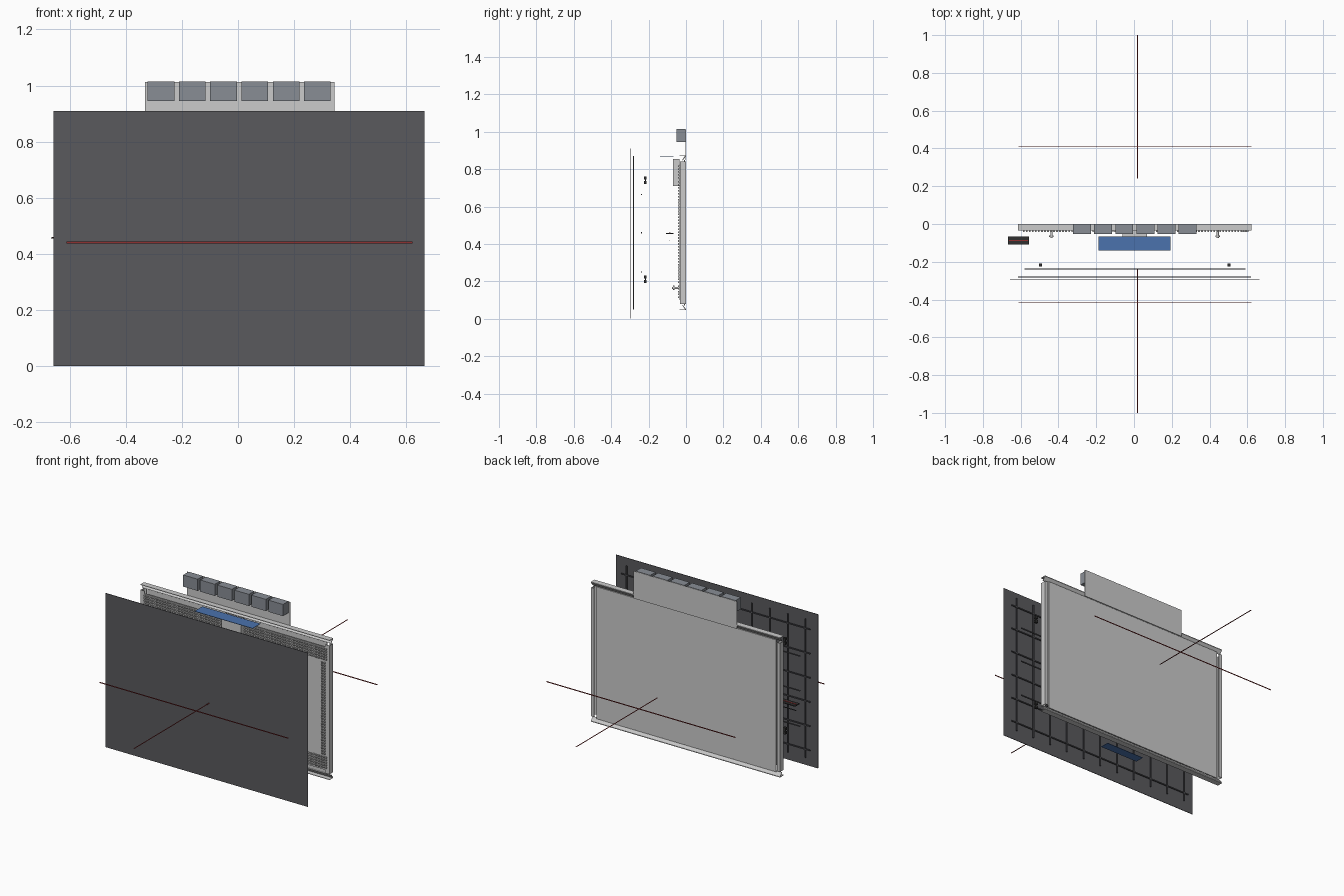
import bpy, bmesh
from mathutils import Matrix, Vector

if "Cube" in bpy.data.objects:
    bpy.data.objects.remove(bpy.data.objects["Cube"])


def material(name, rgb):
    m = bpy.data.materials.new(name)
    m.diffuse_color = (*rgb, 1)
    m.use_nodes = True
    m.node_tree.nodes["Principled BSDF"].inputs["Base Color"].default_value = m.diffuse_color
    return m


DARK = material("dark_grey", (0.10, 0.10, 0.11))
BLACK = material("near_black", (0.03, 0.03, 0.03))
BLUE = material("blue", (0.07, 0.17, 0.42))
RED = material("dark_red", (0.28, 0.03, 0.03))
STEEL = material("steel", (0.25, 0.27, 0.30))


def finish(name, bm, mat=None):
    me = bpy.data.meshes.new(name)
    bm.to_mesh(me)
    bm.free()
    ob = bpy.data.objects.new(name, me)
    bpy.context.collection.objects.link(ob)
    if mat:
        me.materials.append(mat)
    return ob


def boxes(name, spans, mat=None):
    """One object made of boxes given as (x0, x1, y0, y1, z0, z1)."""
    bm = bmesh.new()
    for x0, x1, y0, y1, z0, z1 in spans:
        mtx = Matrix.Translation(((x0 + x1) / 2, (y0 + y1) / 2, (z0 + z1) / 2))
        bmesh.ops.create_cube(bm, size=1, matrix=mtx @ Matrix.Diagonal((x1 - x0, y1 - y0, z1 - z0, 1)))
    return finish(name, bm, mat)


def extrusion(name, profile, start, step):
    """Closed profile of 3D points swept along step."""
    bm = bmesh.new()
    f = bm.faces.new([bm.verts.new(Vector(p) + Vector(start)) for p in profile])
    r = bmesh.ops.extrude_face_region(bm, geom=[f])
    verts = [v for v in r["geom"] if isinstance(v, bmesh.types.BMVert)]
    bmesh.ops.translate(bm, verts=verts, vec=step)
    bmesh.ops.recalc_face_normals(bm, faces=bm.faces)
    return finish(name, bm)


# front sheet
boxes("front_sheet", [(-0.657, 0.665, -0.297, -0.294, 0.0, 0.91)], DARK)

# grid of bars behind the front sheet
grid = [(0.117 * i - 0.003, 0.117 * i + 0.003, -0.283, -0.277, 0.05, 0.87) for i in range(-5, 6)]
grid += [(-0.615, 0.62, -0.283, -0.277, 0.10 + 0.143 * j - 0.003, 0.10 + 0.143 * j + 0.003) for j in range(6)]
boxes("support_grid", grid, DARK)

# three long thin rods
boxes("cross_rods", [(-0.58, 0.59, -0.24, -0.235, z - 0.003, z + 0.003) for z in (0.25, 0.46, 0.665)], DARK)

# four small clamps
for x in (-0.495, 0.503):
    for z in (0.21, 0.74):
        boxes("clamp", [(x - 0.008, x + 0.008, -0.224, -0.21, z - 0.02, z - 0.004),
                        (x - 0.008, x + 0.008, -0.224, -0.21, z + 0.004, z + 0.02),
                        (x - 0.005, x + 0.005, -0.219, -0.213, z - 0.006, z + 0.006)], BLACK)

# back panel with front tray
boxes("back_panel", [(-0.585, 0.59, -0.012, -0.006, 0.07, 0.85)])
boxes("tray", [(-0.595, 0.60, -0.034, -0.028, 0.10, 0.825)])

# bumps around the tray border
spans = []
for i in range(75):
    x = -0.588 + i * 0.016
    for k in range(5):
        for z in (0.115 + k * 0.015, 0.755 + k * 0.015):
            spans.append((x, x + 0.009, -0.042, -0.033, z - 0.004, z + 0.004))
for i in range(35):
    z = 0.19 + i * 0.0158
    for x in (-0.588, -0.572, 0.572, 0.588):
        spans.append((x, x + 0.008, -0.042, -0.033, z, z + 0.009))
boxes("tray_bumps", spans)

# side rails: channels opening inwards
for s in (-1, 1):
    prof = [(0, 0, 0), (0, -0.033, 0), (-0.028 * s, -0.033, 0), (-0.028 * s, -0.030, 0),
            (-0.003 * s, -0.030, 0), (-0.003 * s, -0.003, 0), (-0.02 * s, -0.003, 0), (-0.02 * s, 0, 0)]
    extrusion("side_rail", prof, (0.003 + 0.618 * s, 0, 0.08), (0, 0, 0.76))

# top and bottom rails: angled lips
for s, z in ((1, 0.873), (-1, 0.047)):
    prof = [(0, 0, 0), (0, -0.034, 0), (0, -0.034, -0.003 * s), (0, -0.006, -0.003 * s),
            (0, -0.020, -0.024 * s), (0, -0.017, -0.026 * s), (0, 0, -0.004 * s)]
    extrusion("end_rail", prof, (-0.615, 0, z), (1.237, 0, 0))

# centre housing on the tray
boxes("centre_housing", [(-0.06, 0.07, -0.07, -0.034, 0.71, 0.855)])

# mounting pegs
for x in (-0.437, 0.443):
    bm = bmesh.new()
    for r, y0, y1 in ((0.006, -0.034, -0.075), (0.012, -0.062, -0.070)):
        bmesh.ops.create_cone(bm, cap_ends=True, segments=12, radius1=r, radius2=r, depth=y0 - y1,
                              matrix=Matrix.Translation((x, (y0 + y1) / 2, 0.165)) @ Matrix.Rotation(1.5708, 4, 'X'))
    finish("mounting_peg", bm)

# upper card with six modules
boxes("upper_card", [(-0.332, 0.343, -0.002, 0.0, 0.85, 1.012)])
for i in range(6):
    x = -0.322 + i * 0.1115
    boxes("module", [(x, x + 0.095, -0.052, -0.002, 0.945, 1.014)], STEEL)

# blue connector plates above and below
boxes("top_blue_plate", [(-0.187, 0.193, -0.139, -0.066, 0.867, 0.869)], BLUE)
boxes("bottom_blue_plate", [(-0.12, 0.126, -0.123, -0.07, 0.051, 0.053)], BLUE)

# dark slab at the left with a red strip
boxes("side_slab", [(-0.667, -0.555, -0.108, -0.066, 0.454, 0.459)], BLACK)
boxes("slab_strip", [(-0.662, -0.56, -0.09, -0.084, 0.459, 0.461)], RED)
boxes("slab_lower_strip", [(-0.657, -0.56, -0.092, -0.087, 0.419, 0.422)], BLACK)

# flat red guide ribbons, front and back
for y in (-0.417, 0.412):
    boxes("cross_ribbon", [(-0.612, 0.622, y - 0.0005, y + 0.0005, 0.4375, 0.4435)], RED)
for y0, y1 in ((-1.0, -0.235), (0.24, 1.0)):
    boxes("depth_ribbon", [(0.016, 0.022, y0, y1, 0.44, 0.441)], RED)
